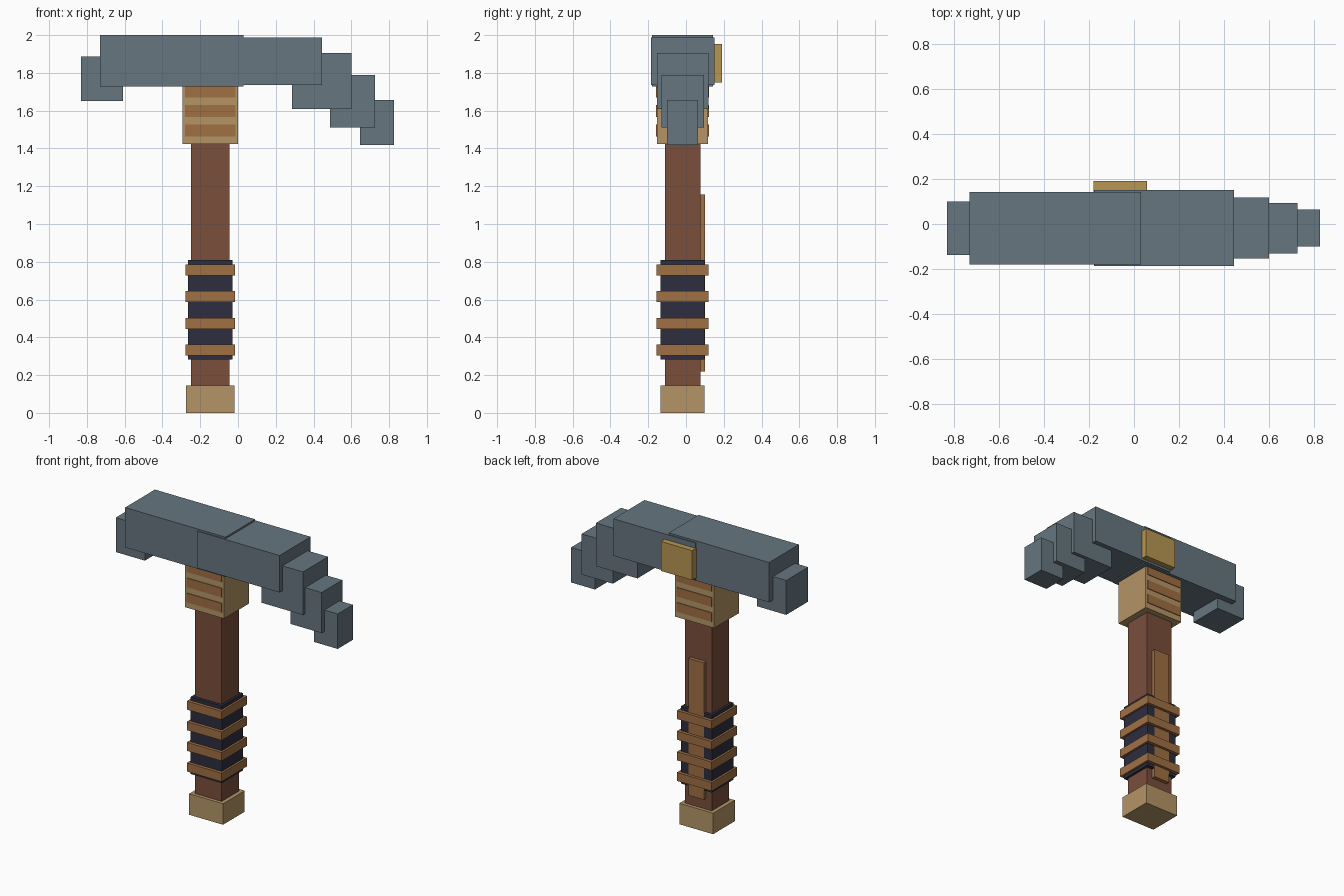
import bpy

cube = bpy.data.objects.get("Cube")
if cube:
    bpy.data.objects.remove(cube, do_unlink=True)


def material(name, hex_code):
    """Flat material from an sRGB hex code, converted to linear."""
    srgb = [int(hex_code[i:i + 2], 16) / 255 for i in (0, 2, 4)]
    rgba = [((c + 0.055) / 1.055) ** 2.4 for c in srgb] + [1]
    mat = bpy.data.materials.new(name)
    mat.use_nodes = True
    mat.diffuse_color = rgba
    bsdf = mat.node_tree.nodes["Principled BSDF"]
    bsdf.inputs["Base Color"].default_value = rgba
    bsdf.inputs["Roughness"].default_value = 0.8
    return mat


slate = material("slate metal", "667680")
wood = material("dark wood", "7A4E3B")
tan = material("tan binding", "B59566")
leather = material("orange leather", "A07044")
navy = material("navy cloth", "2D2D3E")
gold = material("gold", "B89652")

MID_Y = -0.018    # depth centre of the tool
SHAFT_X = -0.147  # centre line of the handle


def box(name, mat, x, y, z):
    """Box spanning the given (low, high) ranges."""
    spans = (x, y, z)
    bpy.ops.mesh.primitive_cube_add(size=1, location=[(a + b) / 2 for a, b in spans])
    obj = bpy.context.object
    obj.name = name
    obj.scale = [b - a for a, b in spans]
    bpy.ops.object.transform_apply(location=False, rotation=False, scale=True)
    obj.data.materials.append(mat)
    return obj


def around(centre, half):
    return centre - half, centre + half


def shaft_box(name, mat, half_x, half_y, z):
    return box(name, mat, around(SHAFT_X, half_x), around(MID_Y, half_y), z)


# Head: two overlapping blocks, a blunt end and a stepped pick
head_parts = [
    ("head_block", (-0.73, 0.03), 0.161, (1.727, 2.0)),
    ("head_front_block", (-0.177, 0.445), 0.168, (1.735, 1.988)),
    ("blunt_end", (-0.83, -0.61), 0.119, (1.652, 1.888)),
    ("pick_step_1", (0.285, 0.60), 0.136, (1.61, 1.905)),
    ("pick_step_2", (0.488, 0.725), 0.112, (1.51, 1.788)),
    ("pick_tip", (0.645, 0.826), 0.082, (1.417, 1.657)),
]
for name, x, half_y, z in head_parts:
    box(name, slate, x, around(MID_Y, half_y), z)

# Gold plate on the back of the head
box("gold_plate", gold, (-0.18, 0.058), (0.12, 0.19), (1.75, 1.952))

# Handle, pommel, collar and grip
shaft_box("handle", wood, 0.102, 0.094, (0.1, 1.5))
shaft_box("pommel", tan, 0.128, 0.117, (0, 0.144))
shaft_box("collar", tan, 0.148, 0.135, (1.424, 1.75))
shaft_box("grip_wrap", navy, 0.118, 0.116, (0.282, 0.81))

# Leather rings around the grip
for i in range(4):
    shaft_box(f"grip_ring_{i + 1}", leather, 0.132, 0.138, around(0.333 + i * 0.1413, 0.029))

# Leather strip down the back of the handle
box("back_strip", leather, around(SHAFT_X, 0.059), (0.06, 0.101), (0.218, 1.156))

# Thin leather bands on the front and back of the collar
for side, label in ((-1, "front"), (1, "back")):
    for i in range(3):
        box(f"collar_band_{label}_{i + 1}", leather, around(SHAFT_X, 0.133),
            around(MID_Y + side * 0.136, 0.004), around(1.495 + i * 0.1035, 0.031))
